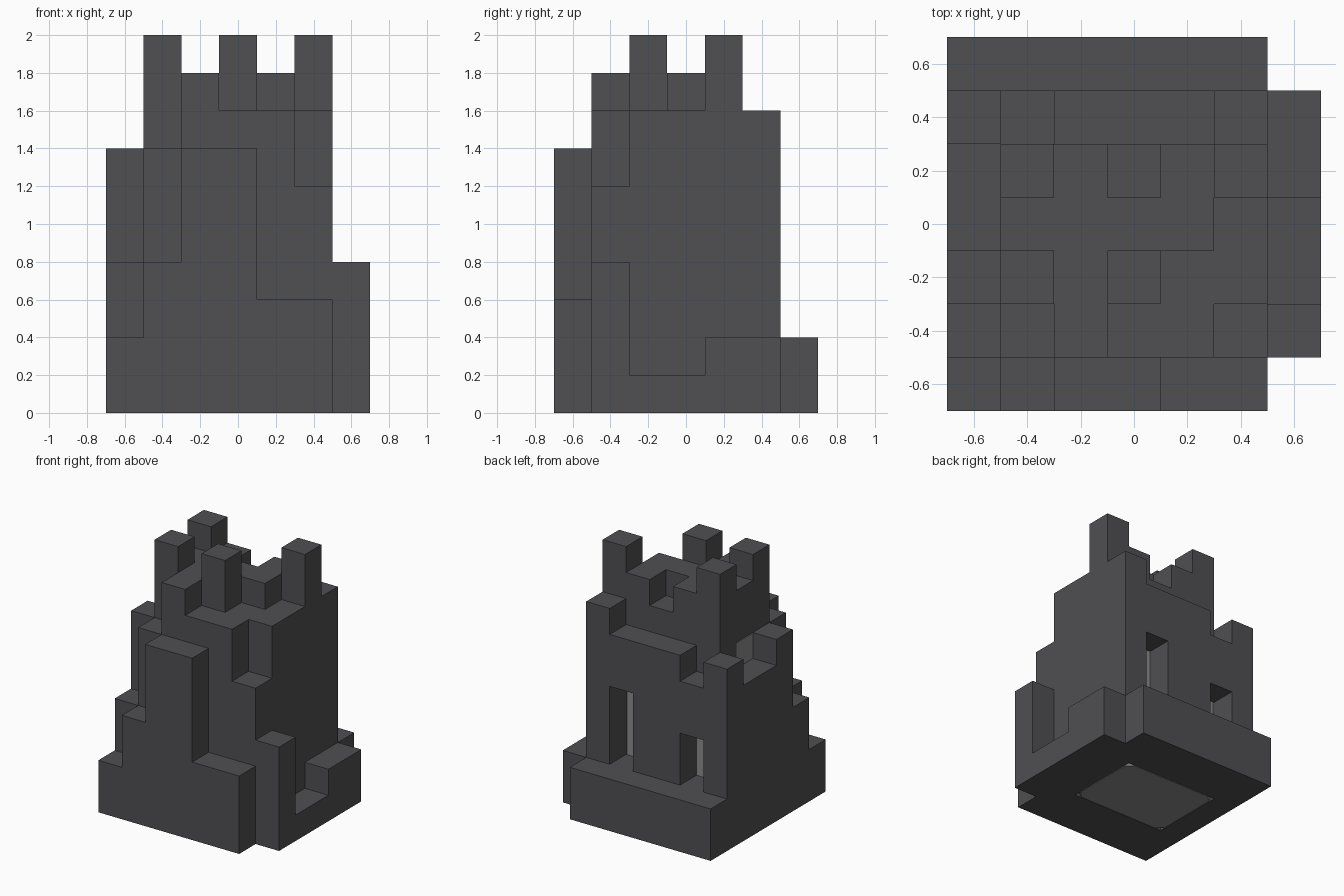
import bpy, bmesh, math
from mathutils import Vector

if "Cube" in bpy.data.objects:
    bpy.data.objects.remove(bpy.data.objects["Cube"])

BLOCK = 0.2


def material(name, rgb):
    m = bpy.data.materials.new(name)
    m.use_nodes = True
    color = (*rgb, 1)
    m.diffuse_color = color
    m.node_tree.nodes["Principled BSDF"].inputs["Base Color"].default_value = color
    return m


def add_object(name, bm, mat):
    mesh = bpy.data.meshes.new(name)
    bm.to_mesh(mesh)
    bm.free()
    mesh.materials.append(mat)
    ob = bpy.data.objects.new(name, mesh)
    bpy.context.collection.objects.link(ob)
    return ob


stone = material("dark stone", (0.08, 0.079, 0.086))
pale = material("pale stone", (0.26, 0.26, 0.26))

# Ruined keep plan: block heights, front row first, west to east (hex digits)
PLAN = ["2477330", "4798864", "7a9a881", "6999981", "6a989a2", "7677782", "2222220"]
solid = {(i, j, k) for j, row in enumerate(PLAN)
         for i, h in enumerate(row) for k in range(int(h, 16))}

# Hollow chamber, keeping the exposed upper corner of the tower
chamber = {(i, j, k) for i in range(1, 5) for j in range(2, 5) for k in range(7)}
solid -= chamber - {(1, 4, 6)}

# Tall and short openings in the rear wall
solid -= {(4, 5, k) for k in (2, 3, 4)} | {(1, 5, k) for k in (2, 3)}


def block_shell(cells):
    """Make only the outer faces of a set of unit blocks."""
    bm = bmesh.new()
    for c in cells:
        for axis in range(3):
            for side in (0, 1):
                near = list(c)
                near[axis] += 2 * side - 1
                if tuple(near) in cells:
                    continue
                u, v = (axis + 1) % 3, (axis + 2) % 3
                corners = []
                for a, b in ((0, 0), (1, 0), (1, 1), (0, 1)):
                    p = Vector(c)
                    p[axis] += side
                    p[u] += a
                    p[v] += b
                    corners.append(bm.verts.new((p - Vector((3.5, 3.5, 0))) * BLOCK))
                bm.faces.new(corners if side else corners[::-1])
    bmesh.ops.remove_doubles(bm, verts=bm.verts, dist=0.001)
    bmesh.ops.dissolve_limit(bm, angle_limit=math.radians(1),
                             verts=bm.verts, edges=bm.edges)
    return bm


add_object("ruined_keep", block_shell(solid), stone)

# Pale inner core with clipped corners, seen through the openings
bm = bmesh.new()
bmesh.ops.create_cube(bm, size=1)
for v in bm.verts:
    v.co = (v.co.x * 0.79 - 0.1, v.co.y * 0.59, (v.co.z + 0.5) * 1.39)
core = add_object("inner_core", bm, pale)
clip = core.modifiers.new("clipped corners", "BEVEL")
clip.affect = "VERTICES"
clip.width = 0.05
clip.segments = 1
